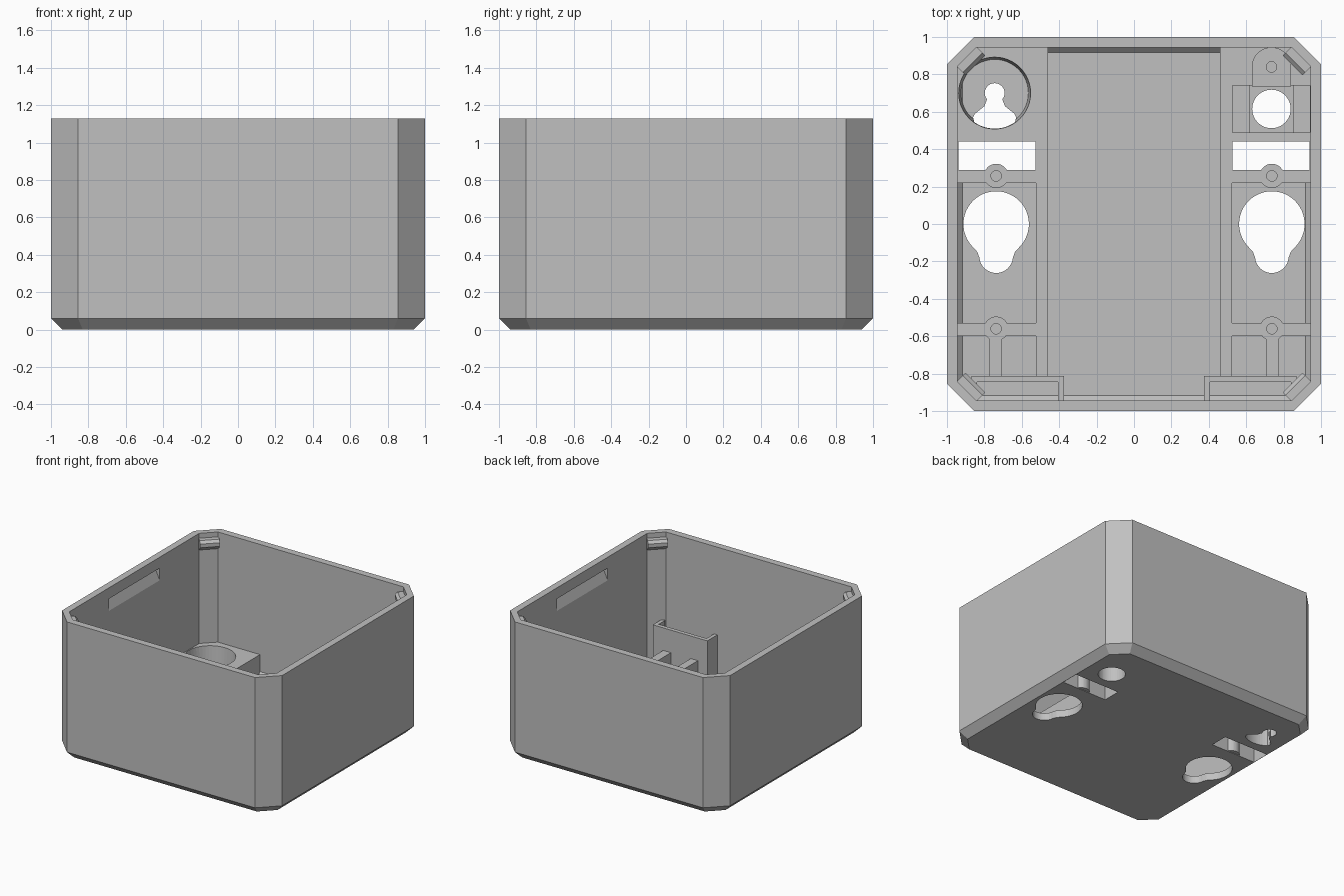
import bpy, bmesh, math
from mathutils import Matrix

cube = bpy.data.objects.get("Cube")
if cube:
    bpy.data.objects.remove(cube)

grey = bpy.data.materials.new("light_grey_plastic")
grey.use_nodes = True
COLOUR = (0.53, 0.53, 0.53, 1)
grey.diffuse_color = COLOUR
grey.node_tree.nodes["Principled BSDF"].inputs["Base Color"].default_value = COLOUR


def finish(name, bm):
    bmesh.ops.recalc_face_normals(bm, faces=bm.faces)
    mesh = bpy.data.meshes.new(name)
    bm.to_mesh(mesh)
    bm.free()
    mesh.materials.append(grey)
    obj = bpy.data.objects.new(name, mesh)
    bpy.context.scene.collection.objects.link(obj)
    return obj


def loft(name, rings, closed=False):
    """Skin equal point rings; cap the ends, or join last to first."""
    bm = bmesh.new()
    vs = [[bm.verts.new(p) for p in ring] for ring in rings]
    n = len(vs[0])
    pairs = list(zip(vs, vs[1:]))
    for a, b in pairs:
        for i in range(n):
            j = (i + 1) % n
            bm.faces.new((a[i], a[j], b[j], b[i]))
    bm.faces.new(vs[0])
    bm.faces.new(vs[-1])
    return finish(name, bm)


def prism(name, pts, z0, z1, matrix=None):
    obj = loft(name, [[(x, y, z) for x, y in pts] for z in (z0, z1)])
    if matrix:
        obj.data.transform(matrix)
    return obj


def rect(x0, x1, y0, y1):
    return [(x0, y0), (x1, y0), (x1, y1), (x0, y1)]


def arc(cx, cy, r, a0, a1, n):
    return [(cx + r * math.cos(math.radians(a0 + (a1 - a0) * i / n)),
             cy + r * math.sin(math.radians(a0 + (a1 - a0) * i / n))) for i in range(n + 1)]


def circle(cx, cy, r, n=40):
    return arc(cx, cy, r, 0, 360, n)[:-1]


def flip(pts, s):
    return [(x * s, y) for x, y in pts]


def cut(obj, cutters):
    """Subtract the cutters and bake the result."""
    for c in cutters:
        c.hide_render = True
        mod = obj.modifiers.new("cut", 'BOOLEAN')
        mod.operation = 'DIFFERENCE'
        mod.solver = 'EXACT'
        mod.object = c
    bpy.context.view_layer.update()
    dg = bpy.context.evaluated_depsgraph_get()
    baked = bpy.data.meshes.new_from_object(obj.evaluated_get(dg))
    obj.modifiers.clear()
    obj.data = baked


def octagon(h, total, z):
    """Square of half width h, corners cut where |x| + |y| = total."""
    c = total - h
    quarter = [(h, -c), (h, c), (c, h), (-c, h), (-h, c), (-h, -c), (-c, -h), (c, -h)]
    return [(x, y, z) for x, y in quarter]


def wall_frame(angle):
    """Local x points outward, local y up, local z along the wall."""
    a = math.radians(angle)
    c, s = math.cos(a), math.sin(a)
    return Matrix(((c, 0, s, 0), (s, 0, -c, 0), (0, 1, 0, 0), (0, 0, 0, 1)))


FLOOR, DECK, RIM = 0.06, 0.225, 1.13
LOW, HIGH = -0.1, 0.5

# Hollow tray with chamfered corners and bevelled base
shell = loft("shell", [
    octagon(0.94, 1.77, 0), octagon(1, 1.855, 0.06), octagon(1, 1.855, RIM),
    octagon(0.943, 1.786, RIM), octagon(0.943, 1.786, 0.085), octagon(0.918, 1.75, FLOOR)])

cutters, shell_cuts = [], []


def cutter(pts, z0=LOW, z1=HIGH, matrix=None):
    c = prism("cutter", pts, z0, z1, matrix)
    cutters.append(c)
    return c


# Large keyhole outline
keyhole = (arc(0, 0, 0.175, -42, 222, 36) + [(-0.1, -0.15)]
           + arc(0, -0.172, 0.09, 185, 355, 16) + [(0.1, -0.15)])
# Small hanging slot with a fanned mouth
fan = (arc(0, 0, 0.053, -40, 220, 20) + [(-0.055, -0.07), (-0.105, -0.11), (-0.115, -0.13)]
       + arc(0, 0, 0.19, 235, 305, 12) + [(0.115, -0.13), (0.105, -0.11), (0.055, -0.07)])
# Sloped latch groove section
groove = [(0.93, 0.93), (0.943, 0.94), (0.98, 1.02), (0.943, 1.04), (0.93, 1.04)]

deck_outline = [(0.46, 0.22), (0.96, 0.22), (0.96, 0.84), (0.84, 0.96), (0.46, 0.96)]
decks = {}
for side, s in (("left", 1), ("right", -1)):
    slot = cutter(flip(rect(0.527, 0.938, 0.29, 0.44), s))
    key = cutter([(x + s * 0.737, y) for x, y in keyhole])
    shell_cuts += [slot, key,
                   cutter(groove, -0.33, 0.33, wall_frame(0 if s > 0 else 180))]
    upper_hole = cutter(circle(s * 0.737, 0.257, 0.028, 20), 0.1)
    lower_hole = cutter(circle(s * 0.737, -0.56, 0.028, 20), 0.1)

    # Raised deck at the back and the rail along the channel
    decks[side] = prism(side + "_deck", flip(deck_outline, s), 0.03, DECK)
    cut(decks[side], [slot, upper_hole])
    prism(side + "_rail", flip(rect(0.46, 0.525, -0.83, 0.225), s), 0.03, DECK)

    # Cross bar, rib and screw bosses
    bar = prism(side + "_cross_bar", flip(rect(0.52, 0.96, -0.6, -0.53), s), 0.03, DECK)
    cut(bar, [lower_hole])
    prism(side + "_rib", flip(rect(0.705, 0.775, -0.83, -0.599), s), 0.03, DECK)
    for name, y, base, hole in (("upper", 0.257, 0.005, upper_hole),
                                ("lower", -0.56, 0.03, lower_hole)):
        boss = prism(f"{side}_{name}_boss", circle(s * 0.737, y, 0.065), base, DECK)
        cut(boss, [hole])

    # Upright holder against the front wall
    holder = [(0.375, -0.95), (0.405, -0.95), (0.405, -0.845), (0.84, -0.845),
              (0.84, -0.93), (0.87, -0.92), (0.87, -0.812), (0.375, -0.812)]
    prism(side + "_holder", flip(holder, s), 0.04, 0.41)

# Round recess with hanging slot in the right deck
hang = cutter([(x - 0.745, y + 0.7) for x, y in fan])
recess = loft("cutter", [[(x, y, z) for x, y in circle(-0.745, 0.7, r, 48)]
                         for r, z in ((0.18, FLOOR), (0.193, DECK + 0.01))])
cutters.append(recess)
cut(decks["right"], [recess, hang])

# Cable entry in the left deck: sunken bay, raised block, round hole
cable = cutter(circle(0.735, 0.615, 0.103))
bay = cutter(rect(0.527, 0.942, 0.49, 0.74), 0.14)
post_hole = cutter(circle(0.735, 0.84, 0.028, 20), 0.12)
cut(decks["left"], [bay, cable, post_hole])
block = prism("cable_block", rect(0.615, 0.855, 0.485, 0.745), 0.1, 0.2)
cut(block, [cable])
arch = prism("screw_arch", [(0.63, 0.735), (0.84, 0.735)] + arc(0.735, 0.84, 0.105, 0, 180, 20),
             0.1, DECK + 0.015)
cut(arch, [post_hole, cable])

cut(shell, shell_cuts + [hang, cable])

# Catch in each corner under the rim
catch = [(1.2, 1.04), (1.28, 0.98), (1.28, 1.09), (1.22, 1.09), (1.2, 1.07)]
for i, corner in enumerate(("back_left", "back_right", "front_right", "front_left")):
    prism(corner + "_catch", catch, -0.075, 0.075, wall_frame(45 + 90 * i))

for c in cutters:
    bpy.data.objects.remove(c)
